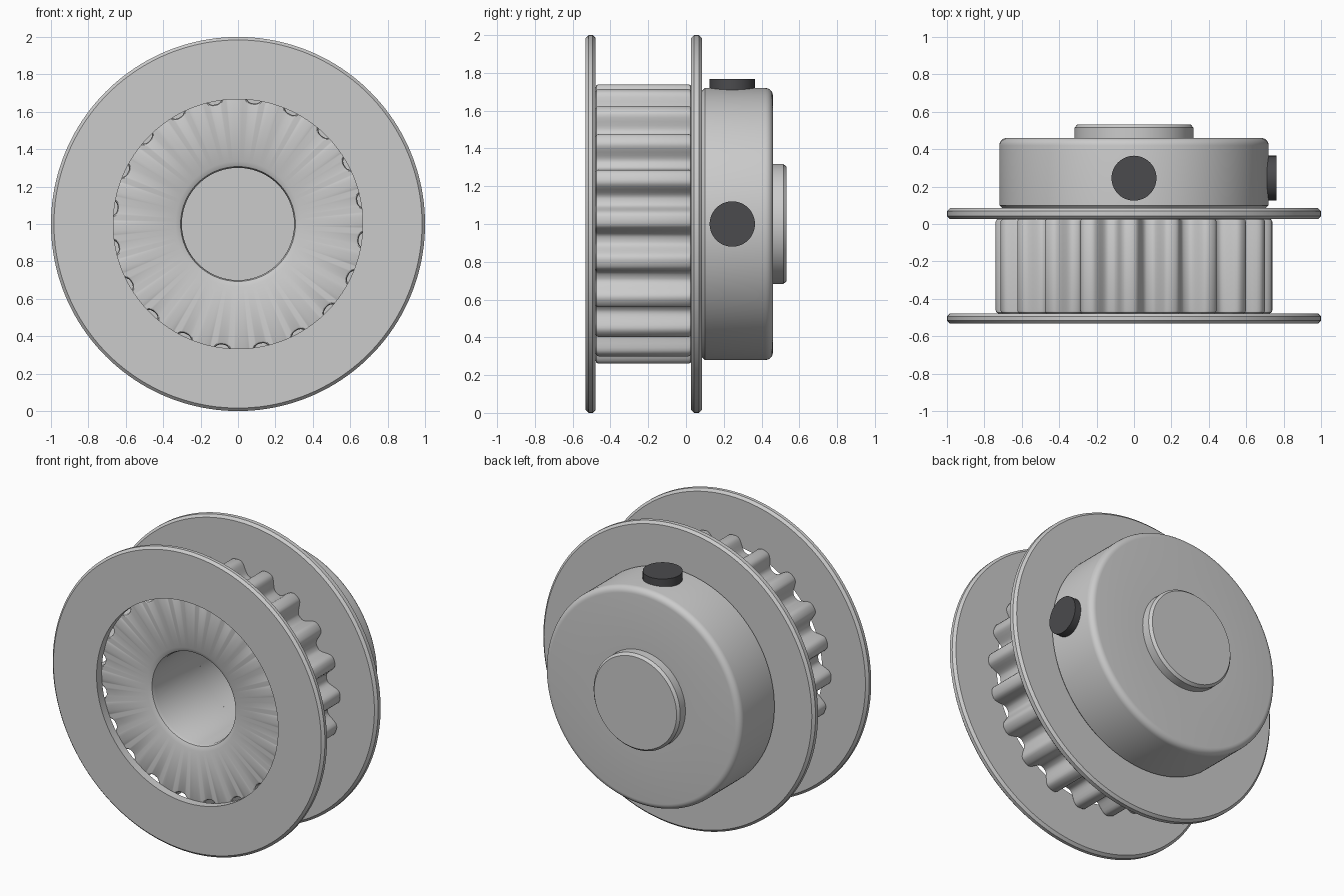
import bpy, bmesh
from math import radians, sin, cos, pi

if "Cube" in bpy.data.objects:
    bpy.data.objects.remove(bpy.data.objects["Cube"])

TEETH = 20
PHASE = 1.8  # degrees, centre of the first tooth
# half a rounded tooth pitch: (degrees from tooth centre, radius)
HALF = [(0, .74), (1.3, .739), (2.3, .735), (3.1, .727), (3.8, .714),
        (4.6, .695), (5.4, .676), (6.1, .664), (6.9, .655), (7.8, .651), (9, .65)]
PITCH = [(-a, r) for a, r in HALF[:0:-1]] + HALF[:-1]

TOOTHED = [(radians(PHASE + 360 / TEETH * i + a), r)
           for i in range(TEETH) for a, r in PITCH]
ROUND = [(2 * pi * i / 160, 9.0) for i in range(160)]


def smooth(ob):
    bpy.ops.object.select_all(action='DESELECT')
    ob.select_set(True)
    bpy.context.view_layer.objects.active = ob
    bpy.ops.object.shade_smooth_by_angle(angle=radians(30))


def lathe(name, profile, outline=ROUND, closed=True):
    """Revolve (radius, y, inset) about the axle; radius is clipped by the inset outline."""
    bm = bmesh.new()
    rings = []
    for r, y, *inset in profile:
        d = inset[0] if inset else 0
        radii = [(a, min(r, lim - d)) for a, lim in outline]
        rings.append([bm.verts.new((s * cos(a), y, 1 + s * sin(a))) for a, s in radii])
    n = len(outline)
    for k in range(len(rings) - (0 if closed else 1)):
        p, q = rings[k], rings[(k + 1) % len(rings)]
        for i in range(n):
            j = (i + 1) % n
            bm.faces.new((p[i], p[j], q[j], q[i]))
    if not closed:
        bm.faces.new(rings[0])
        bm.faces.new(rings[-1])
    bmesh.ops.recalc_face_normals(bm, faces=bm.faces)
    me = bpy.data.meshes.new(name)
    bm.to_mesh(me)
    bm.free()
    ob = bpy.data.objects.new(name, me)
    bpy.context.collection.objects.link(ob)
    smooth(ob)
    return ob


def flange(name, y0, y1, inner):
    c = .016
    lathe(name, [(inner, y0), (1 - c, y0), (1, y0 + c), (1, y1 - c),
                 (1 - c, y1), (inner, y1)])


# toothed body, set back inside the front flange so the grooves open into its hole
lathe("toothed_body",
      [(.30, .028), (.30, -.442), (.307, -.464), (.335, -.478), (1, -.478, .014),
       (1, -.474, .005), (1, -.462), (1, .012), (1, .024, .005), (1, .028, .014)],
      TOOTHED)

# flanges
flange("front_flange", -.532, -.478, .667)
flange("back_flange", .026, .085, .30)

# hub with rounded rim, blind bore and end boss
rim = [(.68 + .04 * cos(radians(t)), .42 + .04 * sin(radians(t)))
       for t in range(0, 91, 15)]
lathe("hub",
      [(.30, .49), (.30, .085), (.705, .085), (.72, .10)] + rim +
      [(.318, .46), (.318, .515), (.303, .532)],
      closed=False)

# grub screws: one on top, one on the right
dark = bpy.data.materials.new("dark_steel")
dark.diffuse_color = (.07, .07, .075, 1)
dark.use_nodes = True
dark.node_tree.nodes["Principled BSDF"].inputs["Base Color"].default_value = dark.diffuse_color
for name, loc, rot in (("top_grub_screw", (0, .245, 1.567), (0, 0, 0)),
                       ("side_grub_screw", (.563, .245, 1), (0, pi / 2, 0))):
    bpy.ops.mesh.primitive_cylinder_add(vertices=48, radius=.12, depth=.4,
                                        location=loc, rotation=rot)
    ob = bpy.context.object
    ob.name = name
    ob.data.materials.append(dark)
    smooth(ob)
